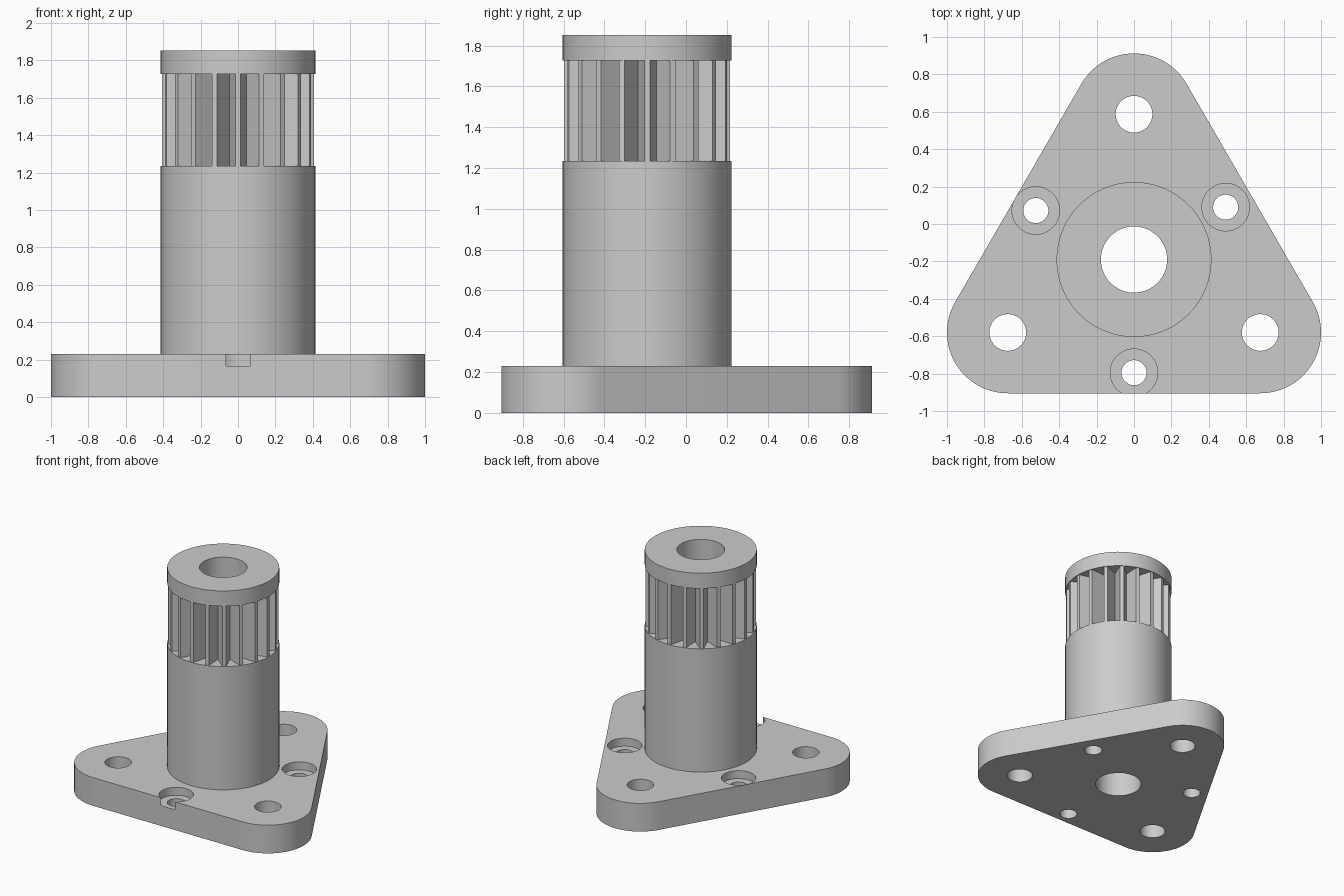
import bpy
import bmesh
from math import sin, cos, pi, radians, atan2

cube = bpy.data.objects.get("Cube")
if cube:
    bpy.data.objects.remove(cube, do_unlink=True)

grey = bpy.data.materials.new("plain grey")
grey.use_nodes = True
colour = (0.6, 0.6, 0.6, 1)
grey.diffuse_color = colour
grey.node_tree.nodes["Principled BSDF"].inputs["Base Color"].default_value = colour

AXIS_Y = -0.19
BORE_R = 0.177


def arc(cx, cy, r, start, end, steps):
    """Points along an arc, both ends included."""
    angles = [start + (end - start) * i / steps for i in range(steps + 1)]
    return [(cx + r * cos(a), cy + r * sin(a)) for a in angles]


def circle(cx, cy, r, n=96):
    return arc(cx, cy, r, 0, 2 * pi, n)[:-1]


def prism(name, outline, z0, z1):
    """Extrude a closed outline from z0 to z1."""
    bm = bmesh.new()
    face = bm.faces.new([bm.verts.new((x, y, z0)) for x, y in outline])
    top = bmesh.ops.extrude_face_region(bm, geom=[face])["geom"]
    for v in top:
        if isinstance(v, bmesh.types.BMVert):
            v.co.z = z1
    bmesh.ops.recalc_face_normals(bm, faces=bm.faces)
    mesh = bpy.data.meshes.new(name)
    bm.to_mesh(mesh)
    bm.free()
    mesh.materials.append(grey)
    obj = bpy.data.objects.new(name, mesh)
    bpy.context.collection.objects.link(obj)
    return obj


def cut(obj, x, y, r, z0=-1, z1=3):
    """Drill a round hole through an object."""
    cutter = prism("hole_cutter", circle(x, y, r, 64), z0, z1)
    cutter.hide_render = True
    mod = obj.modifiers.new("hole", "BOOLEAN")
    mod.operation = "DIFFERENCE"
    mod.solver = "EXACT"
    mod.object = cutter
    bpy.context.view_layer.objects.active = obj
    bpy.ops.object.modifier_apply(modifier=mod.name)
    bpy.data.objects.remove(cutter, do_unlink=True)


# Rounded triangular base plate
corners = [(0.675, -0.58), (0, 0.587), (-0.675, -0.58)]
outline = []
for i, (x, y) in enumerate(corners):
    start = -pi / 2 + i * 2 * pi / 3
    outline += arc(x, y, 0.325, start, start + 2 * pi / 3, 28)
plate = prism("base_plate", outline, 0, 0.23)

# Corner mounting holes
for x, y in corners:
    cut(plate, x, y, 0.098)

# Counterbored screw holes
for x, y in [(0, -0.795), (-0.525, 0.072), (0.49, 0.09)]:
    cut(plate, x, y, 0.127, z0=0.165)
    cut(plate, x, y, 0.067)

# Column with toothed section and end flange
column = prism("column", circle(0, AXIS_Y, 0.414), 0.23, 1.235)
teeth = []
for i in range(20):
    a = i * 2 * pi / 20
    for offset, r in ((-2, 0.407), (2, 0.407), (9, 0.29)):
        t = a + radians(offset)
        teeth.append((r * cos(t), AXIS_Y + r * sin(t)))
pulley = prism("toothed_section", teeth, 1.235, 1.727)
flange = prism("end_flange", circle(0, AXIS_Y, 0.414), 1.727, 1.852)

# Central bore and shading
for obj in (plate, column, pulley, flange):
    cut(obj, 0, AXIS_Y, BORE_R)
    bpy.ops.object.select_all(action="DESELECT")
    obj.select_set(True)
    bpy.context.view_layer.objects.active = obj
    bpy.ops.object.shade_smooth_by_angle(angle=radians(25))
